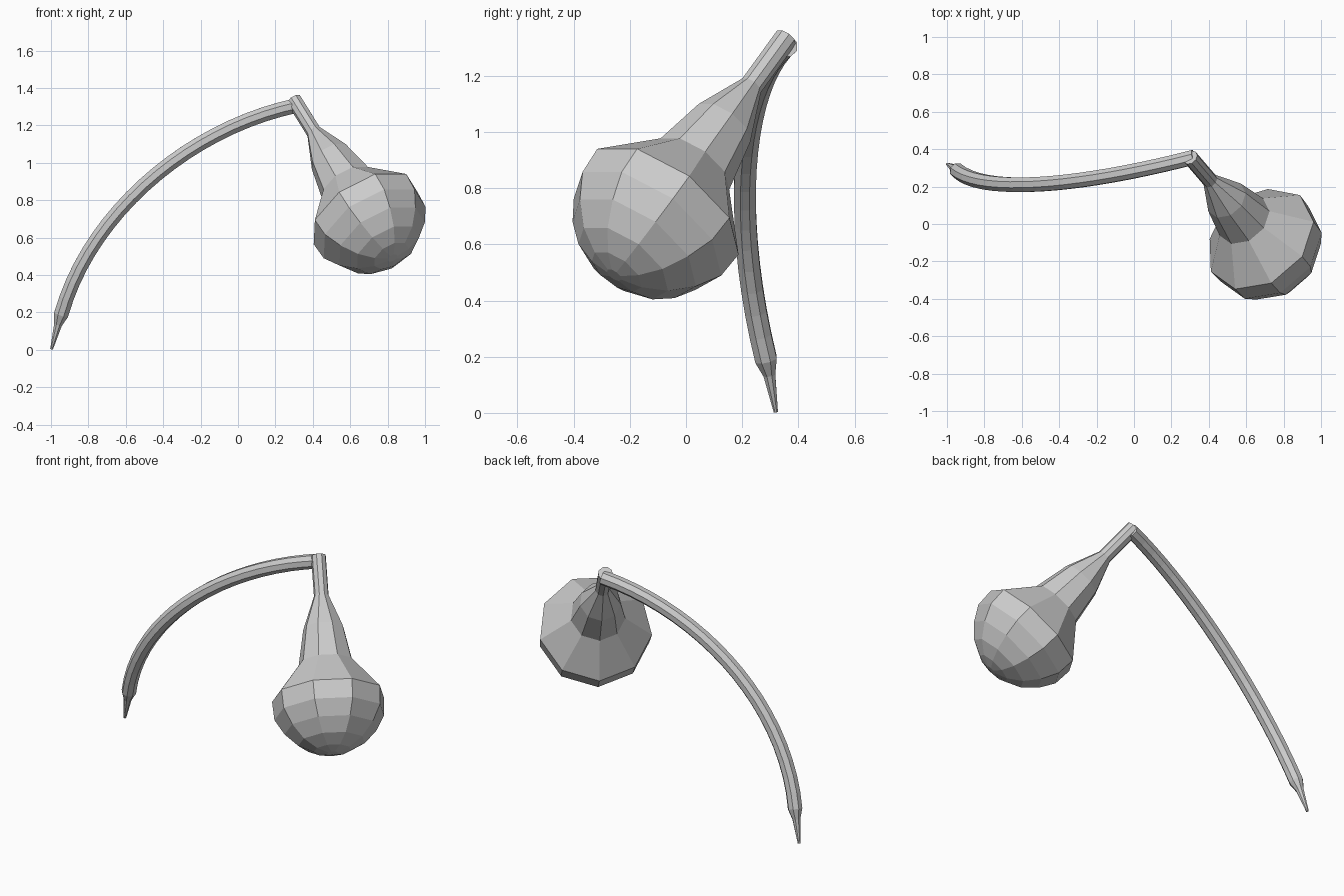
import bpy, bmesh, math
from mathutils import Vector
from mathutils.geometry import interpolate_bezier

if "Cube" in bpy.data.objects:
    bpy.data.objects.remove(bpy.data.objects["Cube"])


def loft(name, path, radii, sides, ref, turn=0.0):
    """Skin a closed tube of polygon rings along a path."""
    bm = bmesh.new()
    rings = []
    n = len(path)
    for i, (p, r) in enumerate(zip(path, radii)):
        t = (path[min(i + 1, n - 1)] - path[max(i - 1, 0)]).normalized()
        u = (ref - t * ref.dot(t)).normalized()
        v = t.cross(u)
        ring = []
        for k in range(sides):
            a = turn + 2 * math.pi * k / sides
            ring.append(bm.verts.new(p + r * (math.cos(a) * u + math.sin(a) * v)))
        rings.append(ring)
    for a, b in zip(rings, rings[1:]):
        for k in range(sides):
            j = (k + 1) % sides
            bm.faces.new((a[k], a[j], b[j], b[k]))
    bm.faces.new(rings[0])
    bm.faces.new(rings[-1])
    bmesh.ops.recalc_face_normals(bm, faces=bm.faces)
    mesh = bpy.data.meshes.new(name)
    bm.to_mesh(mesh)
    bm.free()
    obj = bpy.data.objects.new(name, mesh)
    bpy.context.collection.objects.link(obj)
    return obj


# Arched stem with a tapered tip at the ground
arc = interpolate_bezier(Vector((-0.945, 0.285, 0.19)), Vector((-0.79, 0.15, 0.74)),
                         Vector((-0.25, 0.21, 1.19)), Vector((0.32, 0.357, 1.307)), 20)
tip = [Vector((-0.997, 0.32, 0.003)), Vector((-0.962, 0.297, 0.135))]
loft("stem", tip + [Vector(p) for p in arc], [0.008, 0.023] + [0.042] * 20, 8,
     Vector((0, 1, 0)), math.pi / 8)

# Hanging bulb: (distance along axis, radius), nine sided
profile = [(-0.02, 0.042), (0.216, 0.042), (0.408, 0.116), (0.613, 0.155),
           (0.812, 0.319), (0.92, 0.313), (1.01, 0.262), (1.085, 0.19),
           (1.13, 0.105), (1.147, 0.03)]
start = Vector((0.31, 0.345, 1.32))
axis = Vector((0.45, -0.524, -0.723)).normalized()
loft("bulb", [start + axis * s for s, r in profile], [r for s, r in profile], 9,
     Vector((0, 0, 1)), math.pi / 9)
